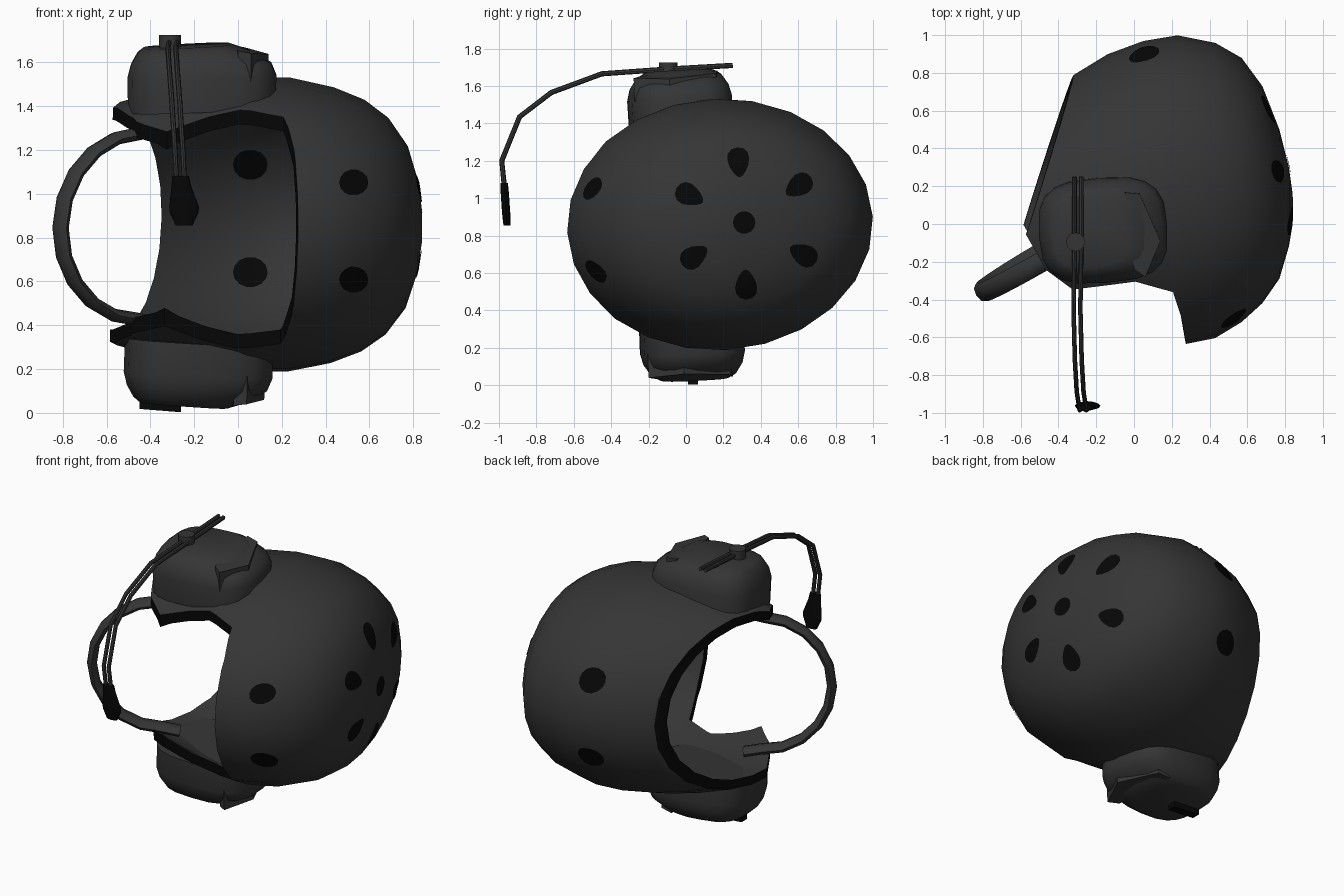
import bpy, bmesh, math
from mathutils import Vector, Matrix

if "Cube" in bpy.data.objects:
    bpy.data.objects.remove(bpy.data.objects["Cube"])

def material(name, v):
    m = bpy.data.materials.new(name)
    m.diffuse_color = (v, v, v, 1)
    m.use_nodes = True
    m.node_tree.nodes["Principled BSDF"].inputs["Base Color"].default_value = m.diffuse_color
    return m

GREY, BLACK = material("dark grey", 0.036), material("black", 0.002)
# helmet frame: mid plane at z = 0.853, slightly tilted
TILT = (Matrix.Translation((0, 0, 0.853)) @ Matrix.Rotation(math.radians(2.9), 4, 'X')
        @ Matrix.Rotation(0.013, 4, 'Y'))
TAU = 2 * math.pi

def build(name, verts, faces, mats, tilt=False, smooth=35, recalc=True):
    me = bpy.data.meshes.new(name)
    me.from_pydata([tuple(v) for v in verts], [], faces)
    if recalc:
        bm = bmesh.new()
        bm.from_mesh(me)
        bmesh.ops.recalc_face_normals(bm, faces=bm.faces)
        bm.to_mesh(me)
        bm.free()
    if tilt:
        me.transform(TILT)
        me.update()
    for m in mats:
        me.materials.append(m)
    ob = bpy.data.objects.new(name, me)
    bpy.context.collection.objects.link(ob)
    if smooth:
        shade(ob, smooth)
    return ob

def select(ob):
    bpy.ops.object.select_all(action='DESELECT')
    ob.select_set(True)
    bpy.context.view_layer.objects.active = ob

def shade(ob, angle):
    select(ob)
    bpy.ops.object.shade_smooth_by_angle(angle=math.radians(angle))

def loft(name, rings, mats, **kw):
    """Closed skin over rings with equal point counts."""
    n = len(rings[0])
    verts = [p for r in rings for p in r]
    faces = [(i * n + j, i * n + (j + 1) % n, (i + 1) * n + (j + 1) % n, (i + 1) * n + j)
             for i in range(len(rings) - 1) for j in range(n)]
    faces += [tuple(range(n))[::-1], tuple(range(len(verts) - n, len(verts)))]
    return build(name, verts, faces, mats, **kw)

def sweep(name, path, side, section, mats, **kw):
    """Sweep a section of (along side, across) points along a path."""
    path, side, rings = [Vector(p) for p in path], Vector(side).normalized(), []
    for i, p in enumerate(path):
        t = path[min(i + 1, len(path) - 1)] - path[max(i - 1, 0)]
        up = t.cross(side).normalized()
        rings.append([p + side * a + up * b for a, b in section])
    return loft(name, rings, mats, **kw)

# shell: elliptical rings along x (x, back y, front y, half width), hollowed and trimmed
profile = [(0.84, 0.16, 0.0, 0.07), (0.82, 0.3, -0.12, 0.21), (0.77, 0.5, -0.29, 0.37),
           (0.68, 0.73, -0.42, 0.495), (0.57, 0.88, -0.52, 0.575), (0.43, 0.96, -0.605, 0.63),
           (0.23, 1.0, -0.645, 0.672), (0.05, 0.97, -0.63, 0.672), (-0.14, 0.9, -0.595, 0.65),
           (-0.32, 0.79, -0.535, 0.615), (-0.57, 0.6, -0.46, 0.55), (-0.9, 0.3, -0.4, 0.45)]
N = 24
rings = [[(x, (b + f) / 2 + (b - f) / 2 * math.cos(TAU * k / N), w * math.sin(TAU * k / N))
          for k in range(N)] for x, b, f, w in profile]
shell = loft("helmet_shell", rings, [GREY, BLACK], tilt=True, smooth=0)
trim = [(0.275, -0.64), (0.25, -0.49), (0.2, -0.335), (0.0, -0.278), (-0.33, -0.325),
        (-0.47, -0.22), (-0.578, -0.03), (-0.32, 0.79), (-0.2, 1.2), (-1.5, 1.2), (-1.5, -1.2),
        (0.3, -1.2)]
cutter = loft("opening_cutter", [[(x, y, w) for x, y in trim] for w in (-1.5, 1.5)],
              [GREY, BLACK], tilt=True, smooth=0)
cutter.hide_render = True
for p in cutter.data.polygons:
    p.material_index = 1
sol = shell.modifiers.new("wall", 'SOLIDIFY')
sol.thickness, sol.offset = 0.055, -1
cut = shell.modifiers.new("opening", 'BOOLEAN')
cut.operation, cut.solver, cut.object = 'DIFFERENCE', 'EXACT', cutter
select(shell)
for m in ("wall", "opening"):
    bpy.ops.object.modifier_apply(modifier=m)
bpy.data.objects.remove(cutter)
shade(shell, 40)
bpy.context.view_layer.update()

# vents: thin dark patches laid on the outer and inner surface of the shell
def vent(name, start, d, u, v, ru, rv, taper=0.0):
    start, d, u, v = Vector(start), Vector(d), Vector(u), Vector(v)
    n, flat = 14, [start]
    for s in (0.5, 1.0):
        for k in range(n):
            a = TAU * k / n
            flat.append(start + u * (ru * s * math.cos(a))
                        + v * (rv * s * math.sin(a) * (1 + taper * math.cos(a))))
    outer, inner = [], []
    for p in flat:
        ok, q, nor, _ = shell.ray_cast(p, d)
        ok2, q2, nor2, _ = shell.ray_cast(q + d * 0.015, d)
        if not (ok and ok2):
            return
        outer.append(q + nor * 0.005)
        inner.append(q2 + nor2 * 0.005)
    faces = [(0, 1 + k, 1 + (k + 1) % n) for k in range(n)]
    faces += [(1 + k, 1 + n + k, 1 + n + (k + 1) % n, 1 + (k + 1) % n) for k in range(n)]
    flip = u.cross(v).dot(d) > 0
    for part, pts, rev in (("outer", outer, flip), ("inner", inner, not flip)):
        build(f"{name}_{part}", pts, [f[::-1] for f in faces] if rev else faces,
              [BLACK], recalc=False)

hub = Vector((2, 0.31, 0.87))
vent("crown_vent", hub, (-1, 0, 0), (0, 1, 0), (0, 0, 1), 0.06, 0.06)
for i, (y, z) in enumerate([(0.28, 1.19), (0.6, 1.065), (0.625, 0.7), (0.32, 0.54),
                            (0.045, 0.69), (0.02, 1.015)]):
    c = Vector((2, y, z))
    u = (c - hub).normalized()
    vent(f"dome_vent_{i}", c, (-1, 0, 0), u, u.cross(Vector((1, 0, 0))), 0.08, 0.056, 0.35)
for i, (z, zb) in enumerate([(1.05, 1.135), (0.61, 0.64)]):
    vent(f"front_vent_{i}", (0.525, -2, z), (0, 1, 0), (1, 0, 0), (0, 0, 1), 0.066, 0.06)
    vent(f"back_vent_{i}", (0.055, 2, zb), (0, -1, 0), (1, 0, 0), (0, 0, 1), 0.08, 0.07)

# ear cups with a slanted block on the outer face, mirrored left and right
def cup_ring(cx, rx, ry, w, slope, n=20):
    out = []
    for k in range(n):
        c, s = math.cos(TAU * k / n), math.sin(TAU * k / n)
        x = rx * math.copysign(abs(c) ** 0.65, c)
        y = ry * math.copysign(abs(s) ** 0.65, s)
        out.append((cx + x - 0.08 * y, y + 0.08 * x, w + slope * x))
    return out

levels = [(-0.173, 0.336, 0.275, 0.53, 0.05), (-0.173, 0.34, 0.277, 0.68, 0.03),
          (-0.178, 0.32, 0.262, 0.74, 0.03), (-0.218, 0.25, 0.225, 0.797, 0.05),
          (-0.24, 0.2, 0.185, 0.82, 0.06)]
block = [(-0.07, 0.21), (0.01, 0.2), (0.12, -0.05), (0.04, -0.24), (-0.02, -0.2)]
for side, sgn in (("left", 1), ("right", -1)):
    loft(f"ear_cup_{side}", [[(x, y, sgn * w) for x, y, w in cup_ring(*l)] for l in levels],
         [GREY], tilt=True, smooth=40)
    loft(f"ear_cup_block_{side}",
         [[(x + 0.01, y, sgn * (w - 0.15 * x)) for x, y in block] for w in (0.68, 0.808)],
         [GREY], tilt=True, smooth=25)

# chin strap: flat band looping between the two ear flaps
strap = [(-0.36, 0.447)]
for k in range(11):
    a = math.pi / 2 - math.pi * k / 10
    strap.append((-0.45 - 0.36 * math.cos(a), 0.425 * math.sin(a)))
strap.append((-0.36, -0.447))
sweep("chin_strap", [(x, -0.2 + (x + 0.53) * 0.58, w) for x, w in strap], (0.5, -0.86, 0),
      [(0.054 * math.cos(TAU * k / 8), 0.03 * math.sin(TAU * k / 8)) for k in range(8)],
      [GREY], tilt=True, smooth=50)

# microphone boom: twin rods, pivot and capsule
rod = [(0.012 * math.cos(TAU * k / 8), 0.014 * math.sin(TAU * k / 8)) for k in range(8)]
boom = [(-0.297, 0.25, 1.71), (-0.297, -0.1, 1.69), (-0.302, -0.45, 1.665),
        (-0.295, -0.72, 1.565), (-0.285, -0.89, 1.435), (-0.27, -0.985, 1.2),
        (-0.262, -0.97, 1.05)]
for i, dx in enumerate((-0.018, 0.018)):
    sweep(f"microphone_rod_{i}", [(x + dx, y, z) for x, y, z in boom], (1, 0, 0), rod, [GREY])

def disc(x, y, z, rx, ry, n=12):
    return [(x + rx * math.cos(TAU * k / n), y + ry * math.sin(TAU * k / n), z) for k in range(n)]

loft("boom_pivot", [disc(-0.31, -0.095, z, 0.05, 0.05) for z in (1.63, 1.725)], [GREY])
loft("microphone", [disc(-0.262, -0.972, 1.08, 0.038, 0.02), disc(-0.258, -0.969, 1.03, 0.046, 0.022),
                    disc(-0.246, -0.963, 0.94, 0.068, 0.022), disc(-0.246, -0.961, 0.915, 0.066, 0.022),
                    disc(-0.246, -0.957, 0.855, 0.038, 0.019)], [BLACK], smooth=50)

# small bracket on the opposite ear cup
loft("cup_bracket", [[(-0.45, y, z), (-0.26, y, z - 0.015), (-0.26, y, z + 0.06), (-0.45, y, z + 0.06)]
                     for y, z in ((0.01, 0.018), (0.065, 0.018))], [BLACK], smooth=20)
